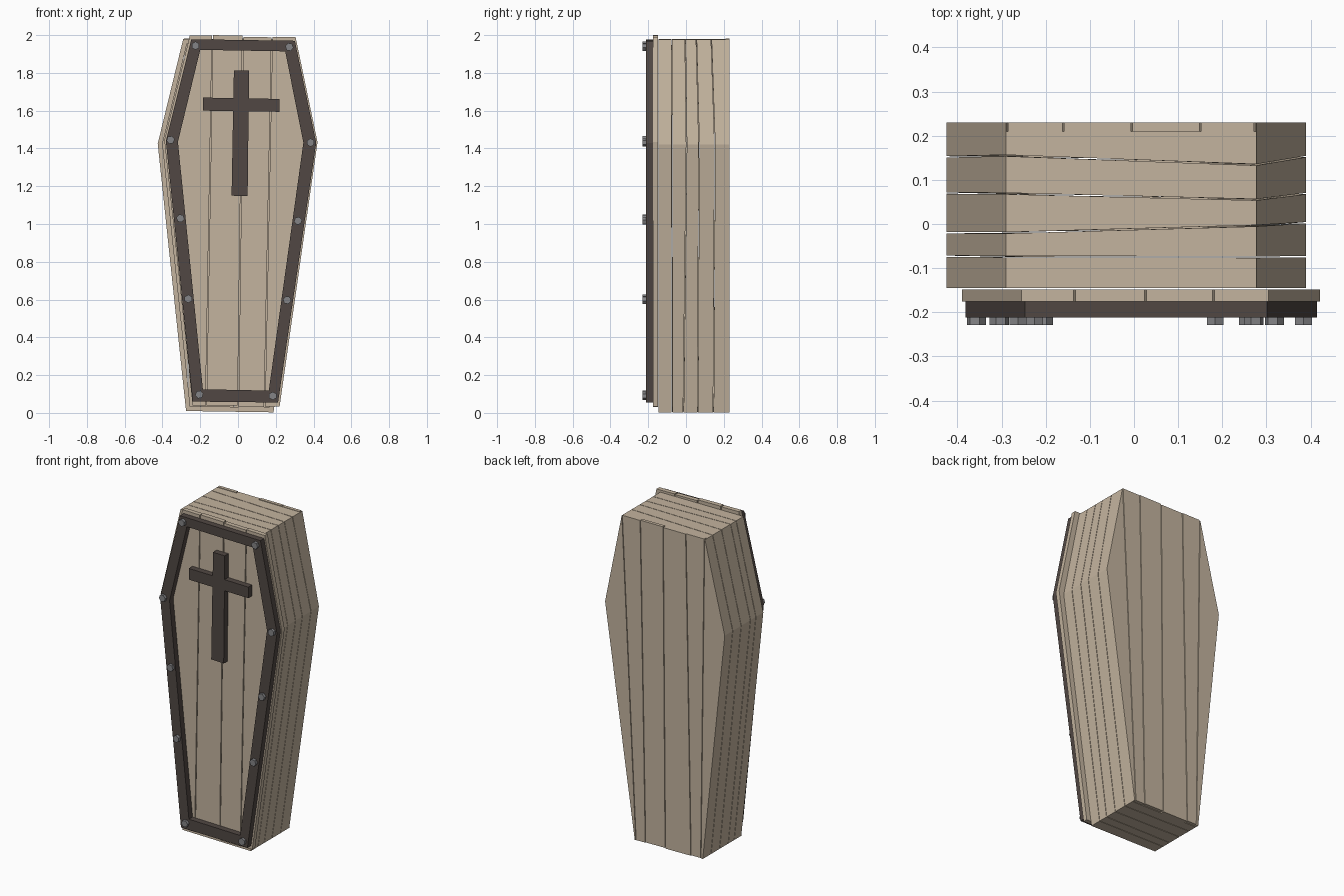
import bpy, bmesh, math
from mathutils import Vector, Matrix

if "Cube" in bpy.data.objects:
    bpy.data.objects.remove(bpy.data.objects["Cube"])


def material(name, rgb):
    m = bpy.data.materials.new(name)
    m.diffuse_color = (*rgb, 1.0)
    m.use_nodes = True
    m.node_tree.nodes["Principled BSDF"].inputs["Base Color"].default_value = m.diffuse_color
    return m


PALE = material("pale wood", (0.55, 0.455, 0.345))
DARK = material("dark wood", (0.082, 0.064, 0.056))
IRON = material("grey iron", (0.23, 0.23, 0.24))


def finish(bm, name, mat):
    bmesh.ops.recalc_face_normals(bm, faces=bm.faces[:])
    me = bpy.data.meshes.new(name)
    bm.to_mesh(me)
    bm.free()
    me.materials.append(mat)
    ob = bpy.data.objects.new(name, me)
    bpy.context.collection.objects.link(ob)
    return ob


def prism_mesh(points, y0, y1):
    """Outline in x/z extruded along y."""
    bm = bmesh.new()
    a = [bm.verts.new((x, y0, z)) for x, z in points]
    b = [bm.verts.new((x, y1, z)) for x, z in points]
    bm.faces.new(a)
    bm.faces.new(b[::-1])
    n = len(points)
    for i in range(n):
        j = (i + 1) % n
        bm.faces.new((a[i], b[i], b[j], a[j]))
    bmesh.ops.recalc_face_normals(bm, faces=bm.faces[:])
    return bm


def ring(name, outer, inner, front, back, mat):
    """Closed band between two outlines, front/back y given per corner."""
    bm = bmesh.new()
    n = len(outer)
    loops = [[bm.verts.new((p[i][0], y[i], p[i][1])) for i in range(n)]
             for p, y in ((outer, front), (outer, back), (inner, back), (inner, front))]
    for k in range(4):
        a, b = loops[k], loops[(k + 1) % 4]
        for i in range(n):
            j = (i + 1) % n
            bm.faces.new((a[i], a[j], b[j], b[i]))
    return finish(bm, name, mat)


def boards(name, outline, y0, y1, seams, lifts, gap, z_top):
    """Cut an outline into upright boards; seams are (x at top, x at bottom)."""
    edges = [None] + seams + [None]
    for k in range(len(edges) - 1):
        bm = prism_mesh(outline, y0, y1)
        for seam, side in ((edges[k], -1), (edges[k + 1], 1)):
            if seam is None:
                continue
            top, bot = Vector((seam[0], 0, z_top)), Vector((seam[1], 0, 0))
            d = (top - bot).normalized()
            normal = Vector((d.z, 0, -d.x)) * side
            cut = bmesh.ops.bisect_plane(
                bm, geom=bm.verts[:] + bm.edges[:] + bm.faces[:],
                plane_co=bot - normal * gap / 2, plane_no=normal, clear_outer=True)
            rim = [e for e in cut["geom_cut"] if isinstance(e, bmesh.types.BMEdge)]
            bmesh.ops.holes_fill(bm, edges=rim, sides=0)
        bmesh.ops.translate(bm, verts=bm.verts[:], vec=(0, 0, lifts[k]))
        finish(bm, f"{name}_{k + 1}", PALE)


# Corner order: top left, top right, mid right, bottom right, bottom left, mid left
BODY = [(-0.29, 1.98), (0.277, 1.978), (0.39, 1.42), (0.188, 0.003), (-0.275, 0.01), (-0.425, 1.425)]
CAVITY = [(-0.27, 1.955), (0.257, 1.953), (0.364, 1.42), (0.167, 0.03), (-0.253, 0.035), (-0.399, 1.425)]

# Side planks: stacked bands with slightly crooked seams
seams = [[0.21] * 6,
         [0.155, 0.134, 0.153, 0.145, 0.15, 0.152],
         [0.069, 0.055, 0.069, 0.062, 0.066, 0.07],
         [-0.02, -0.004, 0.003, -0.014, -0.018, -0.02],
         [-0.074, -0.075, -0.074, -0.074, -0.076, -0.073],
         [-0.145] * 6]
for k in range(5):
    g0 = 0.0015 if k > 0 else 0.0
    g1 = 0.0015 if k < 4 else 0.0
    ring(f"side_planks_{k + 1}", BODY, CAVITY,
         [y + g1 for y in seams[k + 1]], [y - g0 for y in seams[k]], PALE)

# Back boards
boards("back_board", BODY, 0.21, 0.23,
       [(-0.287, -0.262), (-0.16, -0.195), (-0.005, -0.02), (0.15, 0.115), (0.274, 0.18)],
       [0, 0.003, 0, 0.004, 0.002, 0], 0.004, 1.98)

# Lid boards, slightly askew on the body
LID = [(-0.255, 1.996), (0.305, 1.986), (0.421, 1.43), (0.22, 0.03), (-0.24, 0.035), (-0.39, 1.44)]
boards("lid_board", LID, -0.176, -0.148,
       [(-0.135, -0.17), (0.026, 0.0), (0.18, 0.14)],
       [0.003, 0.006, 0.0, 0.003], 0.005, 1.99)

# Dark frame on the lid
OUT = [(-0.247, 1.978), (0.301, 1.97), (0.414, 1.43), (0.212, 0.055), (-0.24, 0.06), (-0.382, 1.44)]
INN = [(-0.2, 1.922), (0.25, 1.914), (0.346, 1.43), (0.163, 0.118), (-0.186, 0.125), (-0.318, 1.435)]
ring("lid_frame", OUT, INN, [-0.212] * 6, [-0.176] * 6, DARK)

# Cross: one outline extruded
CROSS = [(-0.022, 1.812), (0.058, 1.812), (0.057, 1.665), (0.219, 1.662), (0.219, 1.594), (0.056, 1.596),
         (0.051, 1.147), (-0.034, 1.15), (-0.026, 1.598), (-0.186, 1.6), (-0.186, 1.669), (-0.024, 1.667)]
finish(prism_mesh(CROSS, -0.212, -0.176), "cross", DARK)

# Hexagonal bolts around the frame
BOLTS = [(-0.225, 1.944), (0.272, 1.937), (-0.357, 1.445), (0.384, 1.431), (-0.305, 1.03),
         (0.318, 1.017), (-0.263, 0.604), (0.26, 0.597), (-0.205, 0.097), (0.184, 0.09)]
for k, (x, z) in enumerate(BOLTS):
    bm = bmesh.new()
    bmesh.ops.create_cone(
        bm, cap_ends=True, segments=6, radius1=0.022, radius2=0.022, depth=0.019,
        matrix=Matrix.Translation((x, -0.2195, z))
        @ Matrix.Rotation(math.radians(90), 4, 'X') @ Matrix.Rotation(0.35 * k, 4, 'Z'))
    finish(bm, f"bolt_{k + 1}", IRON)
